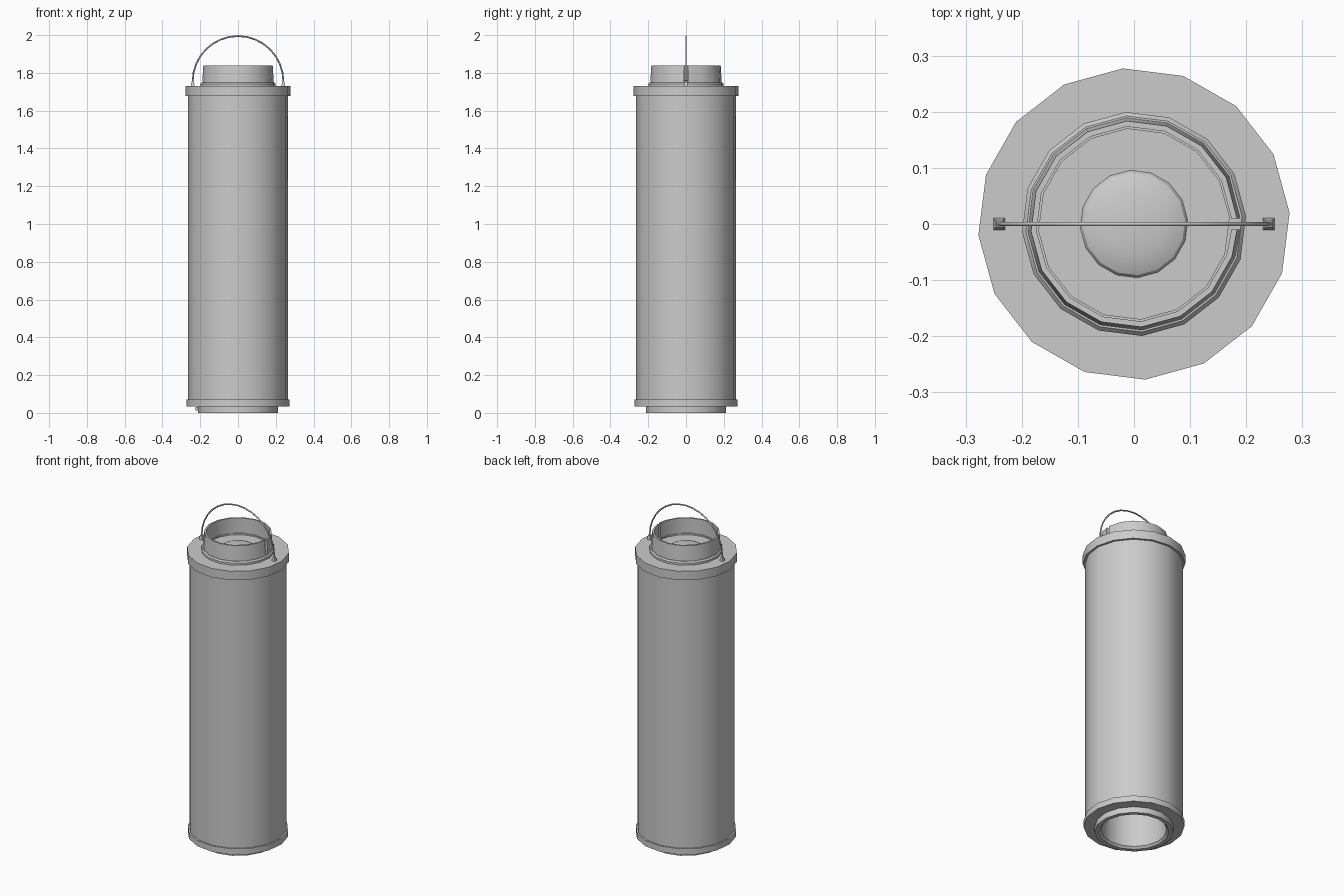
import bpy, bmesh
from math import sin, cos, pi, radians
from mathutils import Matrix

if "Cube" in bpy.data.objects:
    bpy.data.objects.remove(bpy.data.objects["Cube"])

SIDES = 16
TWIST = radians(4.1)


def finish(name, bm):
    bmesh.ops.remove_doubles(bm, verts=bm.verts, dist=1e-5)
    bmesh.ops.recalc_face_normals(bm, faces=bm.faces)
    me = bpy.data.meshes.new(name)
    bm.to_mesh(me)
    bm.free()
    ob = bpy.data.objects.new(name, me)
    bpy.context.collection.objects.link(ob)
    bpy.ops.object.select_all(action='DESELECT')
    bpy.context.view_layer.objects.active = ob
    ob.select_set(True)
    bpy.ops.object.shade_smooth_by_angle(angle=radians(30))
    return ob


def lathe(name, profile, closed=False, gap=0.0):
    """Revolve an (r, z) profile; a gap leaves a slit centred on +x."""
    bm = bmesh.new()
    if gap:
        angles = [gap] + [TWIST + i * 2 * pi / SIDES for i in range(1, SIDES)] + [2 * pi - gap]
    else:
        angles = [TWIST + i * 2 * pi / SIDES for i in range(SIDES)]
    rings = [[bm.verts.new((r * cos(a), r * sin(a), z)) for r, z in profile] for a in angles]
    n, m = len(rings), len(profile)
    for i in range(n - 1 if gap else n):
        a, b = rings[i], rings[(i + 1) % n]
        for j in range(m if closed else m - 1):
            k = (j + 1) % m
            bm.faces.new((a[j], b[j], b[k], a[k]))
    if gap and closed:
        bm.faces.new(rings[0])
        bm.faces.new(rings[-1])
    return finish(name, bm)


def box(name, centre, size):
    bm = bmesh.new()
    bmesh.ops.create_cube(bm, size=1)
    for v in bm.verts:
        v.co = [c + p * s for c, p, s in zip(centre, v.co, size)]
    return finish(name, bm)


def wire(name, points, radius):
    cu = bpy.data.curves.new(name, 'CURVE')
    cu.dimensions = '3D'
    cu.bevel_depth = radius
    cu.bevel_resolution = 1
    cu.use_fill_caps = True
    sp = cu.splines.new('POLY')
    sp.points.add(len(points) - 1)
    for p, co in zip(sp.points, points):
        p.co = (*co, 1)
    ob = bpy.data.objects.new(name, cu)
    bpy.context.collection.objects.link(ob)
    return ob


# Long casing and its two flanges
lathe("casing", [(0.265, 0.06), (0.265, 1.69)])
lathe("top_flange", [(0.19, 1.73), (0.278, 1.73), (0.278, 1.677), (0.26, 1.677)])
lathe("bottom_flange", [(0.26, 0.07), (0.274, 0.07), (0.274, 0.035), (0.20, 0.035)])

# Open base collar with the hollow liner rising inside
lathe("base_collar", [(0.213, 0.04), (0.213, 0.0), (0.19, 0.0), (0.178, 0.012)])
lathe("liner", [(0.178, 0.012), (0.178, 1.66), (0.0, 1.66)])

# Neck seat, split neck sleeve, and the floor with a low dome
lathe("neck_seat", [(0.2, 1.73), (0.2, 1.742), (0.193, 1.75), (0.17, 1.75)])
lathe("neck_sleeve", [(0.19, 1.745), (0.184, 1.84), (0.174, 1.84), (0.174, 1.735)],
      closed=True, gap=radians(3))
lathe("neck_floor", [(0.185, 1.74), (0.096, 1.74)])
dome = [(0.096 * cos(i * pi / 10), 1.74 + 0.022 * sin(i * pi / 10)) for i in range(5)]
lathe("neck_dome", dome + [(0.0, 1.762)])

# Wire carrying handle
steps = 16
arc = [(0.24 * cos(pi * i / steps), 0, 1.755 + 0.24 * sin(pi * i / steps)) for i in range(steps + 1)]
wire("handle", [(0.24, 0, 1.73)] + arc + [(-0.24, 0, 1.73)], 0.0045)

# Handle lugs on the flange
for side, s in (("left", -1), ("right", 1)):
    bm = bmesh.new()
    bmesh.ops.create_cone(bm, cap_ends=True, segments=4, radius1=0.0148, radius2=0.008, depth=0.025)
    bmesh.ops.rotate(bm, verts=bm.verts, cent=(0, 0, 0), matrix=Matrix.Rotation(pi / 4, 3, 'Z'))
    bmesh.ops.translate(bm, verts=bm.verts, vec=(0.24 * s, 0, 1.7425))
    finish("handle_lug_" + side, bm)

# Small catch on the base collar
box("base_catch", (-0.215, 0, 0.022), (0.022, 0.03, 0.02))
